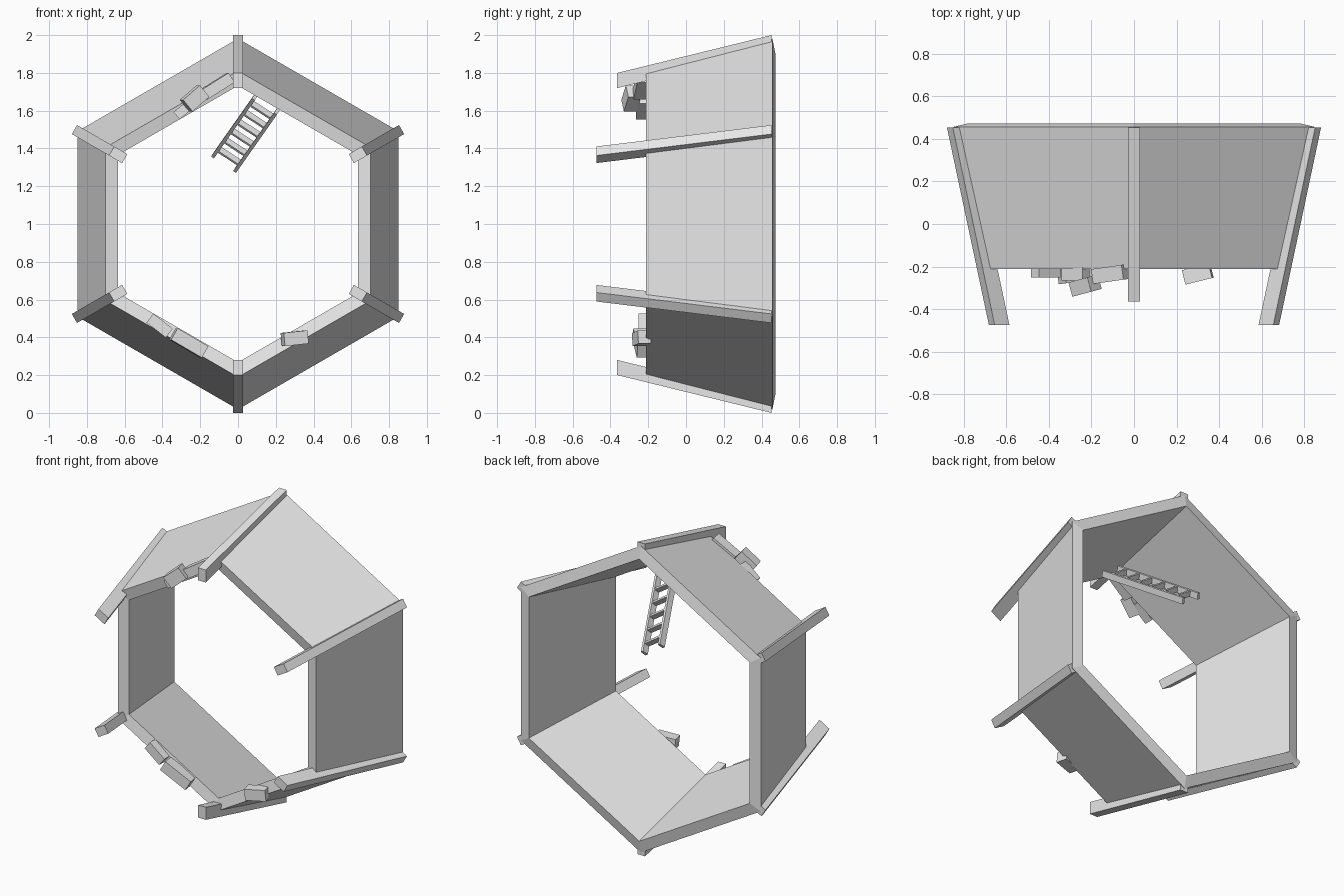
import bpy, bmesh, math
from mathutils import Vector, Matrix

cube = bpy.data.objects.get("Cube")
if cube:
    bpy.data.objects.remove(cube, do_unlink=True)

grey = bpy.data.materials.new("plain_grey")
grey.use_nodes = True
colour = (0.8, 0.8, 0.8, 1)
grey.diffuse_color = colour
grey.node_tree.nodes["Principled BSDF"].inputs["Base Color"].default_value = colour

CENTRE = Vector((0, 0, 1))


def hexahedron(name, corners):
    """Solid from two matching rings of four corners."""
    bm = bmesh.new()
    v = [bm.verts.new(c) for c in corners]
    bm.faces.new(v[:4])
    bm.faces.new(v[4:])
    for i in range(4):
        j = (i + 1) % 4
        bm.faces.new((v[i], v[j], v[j + 4], v[i + 4]))
    bmesh.ops.recalc_face_normals(bm, faces=bm.faces)
    mesh = bpy.data.meshes.new(name)
    bm.to_mesh(mesh)
    bm.free()
    mesh.materials.append(grey)
    ob = bpy.data.objects.new(name, mesh)
    bpy.context.collection.objects.link(ob)
    return ob


def block(name, size, matrix):
    """Box of a given size placed by a matrix."""
    x, y, z = (s / 2 for s in size)
    ring = [(-x, -y), (x, -y), (x, y), (-x, y)]
    return hexahedron(name, [matrix @ Vector((a, b, c)) for c in (-z, z) for a, b in ring])


def axes(angle):
    """Outward and sideways directions in the upright hexagon plane."""
    c, s = math.cos(angle), math.sin(angle)
    return Vector((c, 0, s)), Vector((-s, 0, c))


# Six mitred wall panels, flaring towards the back: (distance from axis, y)
profile = [(0.702, -0.212), (0.85, 0.457), (0.782, 0.473), (0.634, -0.197)]
for i in range(6):
    out, side = axes(math.radians(60 * i))
    corners = [CENTRE + out * d + Vector((0, y, 0)) + side * d * k * math.tan(math.pi / 6)
               for k in (-1, 1) for d, y in profile]
    hexahedron(f"wall_panel_{i + 1}", corners)

# Six sloping corner beams; the side ones reach further forward
SLOPE, BACK, DEPTH, HALF = 0.245, 0.453, 0.08, 0.0275
for i in range(6):
    angle = 30 + 60 * i
    front = -0.365 if angle in (90, 270) else -0.475
    out, side = axes(math.radians(angle))
    corners = []
    for y in (front, BACK):
        r = 1 - SLOPE * (BACK - y)
        for dr, w in ((0, -HALF), (0, HALF), (-DEPTH, HALF), (-DEPTH, -HALF)):
            corners.append(CENTRE + out * (r + dr) + side * w + Vector((0, y, 0)))
    hexahedron(f"corner_beam_{i + 1}", corners)

# Loose blocks on the front rim: name, centre, size, roll, yaw in degrees
rubble = [
    ("lower_block_inner", (-0.26, -0.235, 0.37), (0.19, 0.07, 0.07), -30, 8),
    ("lower_block_outer", (-0.415, -0.222, 0.462), (0.13, 0.06, 0.06), -38, 0),
    ("lower_block_single", (0.30, -0.235, 0.395), (0.13, 0.07, 0.07), 6, 14),
    ("upper_block_outer", (-0.275, -0.235, 1.615), (0.13, 0.06, 0.05), 40, 0),
    ("upper_block_front", (-0.23, -0.29, 1.665), (0.12, 0.07, 0.08), 40, 15),
    ("upper_block_inner", (-0.11, -0.235, 1.73), (0.17, 0.07, 0.06), 32, 8),
]
for name, centre, size, roll, yaw in rubble:
    turn = Matrix.Rotation(math.radians(yaw), 4, 'Z') @ Matrix.Rotation(math.radians(-roll), 4, 'Y')
    block(name, size, Matrix.Translation(centre) @ turn)

# Ladder leaning inwards from the upper wall towards the open back
run = Vector((-0.225, 0.485, -0.32)).normalized()
across = Vector((0.85, 0, -0.53))
across = (across - run * across.dot(run)).normalized()
face = run.cross(across)
ladder = Matrix((across, face, run)).transposed().to_4x4()
ladder.translation = (0.04, 0.2, 1.481)
for name, x in (("ladder_rail_a", -0.07), ("ladder_rail_b", 0.07)):
    block(name, (0.018, 0.04, 0.60), ladder @ Matrix.Translation((x, 0, 0)))
for i in range(6):
    block(f"ladder_rung_{i + 1}", (0.125, 0.035, 0.014),
          ladder @ Matrix.Translation((0, 0, (i - 2.5) * 0.095)))
